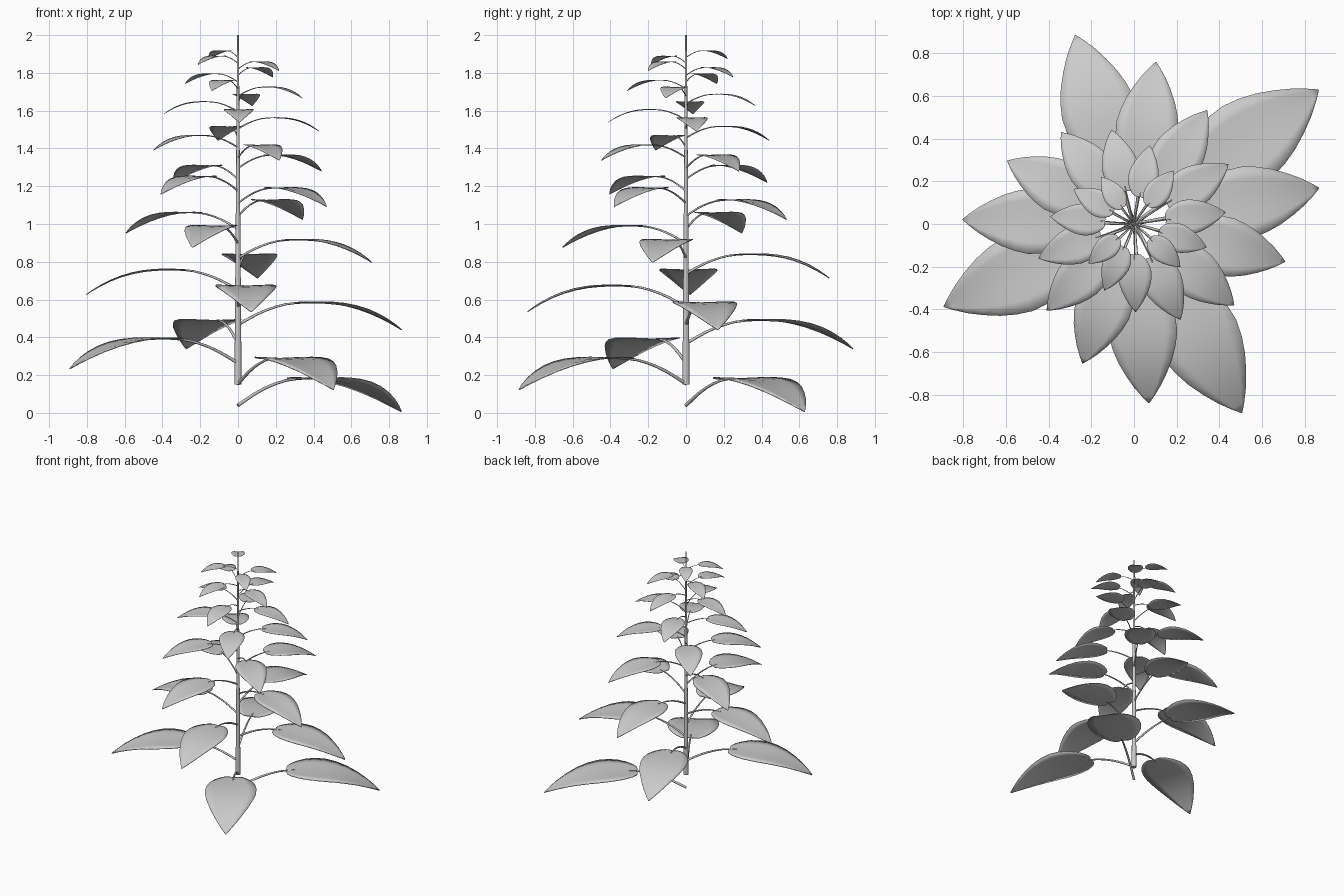
import bpy, bmesh, math
from mathutils import Matrix

if "Cube" in bpy.data.objects:
    bpy.data.objects.remove(bpy.data.objects["Cube"])

SHRINK = 0.9535          # each leaf is this much smaller than the one below
APEX = 2.5               # height towards which the whole plant shrinks
DROP = 2.31              # distance from the apex to the lowest leaf
COUNT = 30


def link(name, data):
    ob = bpy.data.objects.new(name, data)
    bpy.context.collection.objects.link(ob)
    return ob


def leaf_height(x):
    if x < 0.5:
        return -0.4 * (0.5 - x) ** 2
    return -0.65 * (x - 0.5) ** 2.28


# leaf blade: rows of (midrib distance, edge distance, half width)
ROWS = [(0.375, 0.365, 0.035), (0.385, 0.37, 0.07), (0.41, 0.40, 0.11),
        (0.45, 0.445, 0.148), (0.51, 0.51, 0.182), (0.58, 0.58, 0.20),
        (0.66, 0.66, 0.203), (0.74, 0.74, 0.187), (0.82, 0.82, 0.16),
        (0.90, 0.90, 0.121), (0.97, 0.97, 0.08), (1.03, 1.03, 0.036),
        (1.07, 1.07, 0.002)]
COLS = [-1, -0.66, -0.33, 0, 0.33, 0.66, 1]
bm = bmesh.new()
grid = []
for mid, edge, w in ROWS:
    row = []
    for u in COLS:
        x = mid + (edge - mid) * abs(u)
        crease = -0.04 * w * (1 - abs(u))
        row.append(bm.verts.new((x, u * w, leaf_height(x) + crease)))
    grid.append(row)
for a, b in zip(grid, grid[1:]):
    for j in range(len(COLS) - 1):
        bm.faces.new((a[j], b[j], b[j + 1], a[j + 1])).smooth = True
leaf_mesh = bpy.data.meshes.new("leaf")
bm.to_mesh(leaf_mesh)
bm.free()

# leaf stalk: tapered bevelled curve
stalk = bpy.data.curves.new("stalk", "CURVE")
stalk.dimensions = "3D"
stalk.bevel_depth = 0.01
stalk.bevel_resolution = 2
stalk.use_fill_caps = True
pts = [(0, -0.15), (0.06, -0.116), (0.123, -0.083), (0.185, -0.056),
       (0.247, -0.035), (0.31, -0.019), (0.375, -0.011), (0.43, -0.008)]
sp = stalk.splines.new("POLY")
sp.points.add(len(pts) - 1)
for i, (p, (x, z)) in enumerate(zip(sp.points, pts)):
    p.co = (x, 0, z, 1)
    p.radius = 1 - 0.06 * i
sp.use_smooth = True

# spiral of leaves, shrinking towards the top
for i in range(COUNT):
    s = SHRINK ** i
    m = (Matrix.Translation((0, 0, APEX - DROP * s))
         @ Matrix.Rotation(math.radians(36 - 96.25 * i), 4, "Z")
         @ Matrix.Scale(s, 4))
    blade = link(f"leaf_{i + 1}", leaf_mesh)
    blade.matrix_world = m
    solid = blade.modifiers.new("thickness", "SOLIDIFY")
    solid.thickness = 0.006
    link(f"leaf_stalk_{i + 1}", stalk).matrix_world = m

# tapered main stem
bm = bmesh.new()
bmesh.ops.create_cone(bm, cap_ends=True, segments=16, radius1=0.019,
                      radius2=0.0045, depth=1.85,
                      matrix=Matrix.Translation((0, 0, 1.075)))
for f in bm.faces:
    f.smooth = len(f.verts) == 4
stem = bpy.data.meshes.new("stem")
bm.to_mesh(stem)
bm.free()
link("stem", stem)
